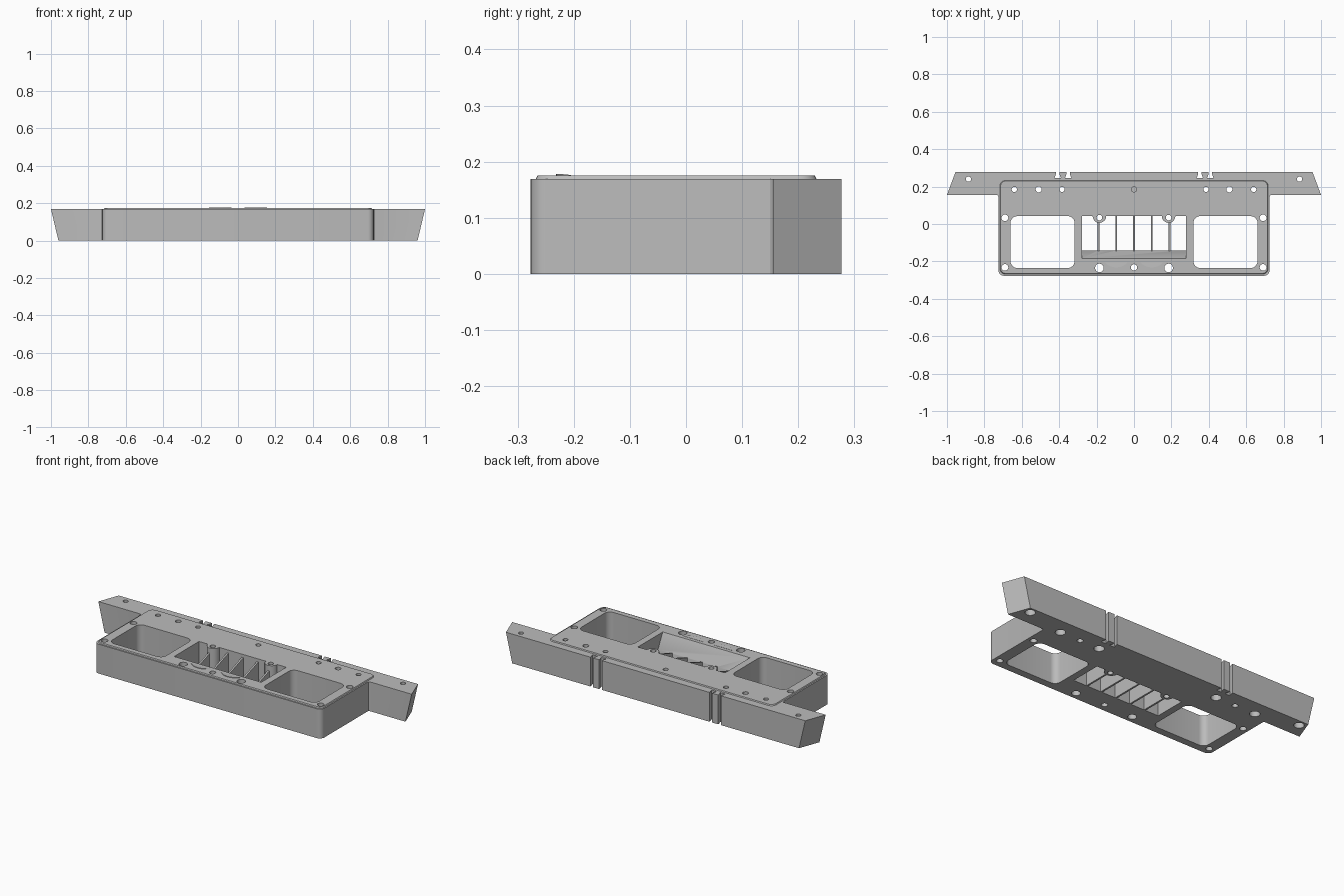
import bpy, bmesh, math
from mathutils import Vector

if "Cube" in bpy.data.objects:
    bpy.data.objects.remove(bpy.data.objects["Cube"], do_unlink=True)

grey = bpy.data.materials.new("plain grey")
grey.use_nodes = True
colour = (0.5, 0.5, 0.5, 1)
grey.diffuse_color = colour
grey.node_tree.nodes["Principled BSDF"].inputs["Base Color"].default_value = colour


def prism(name, points, low, high, axis="z"):
    """Extrude a closed outline along z, or a (y, z) outline along x."""
    place = (lambda p, h: (p[0], p[1], h)) if axis == "z" else (lambda p, h: (h, p[0], p[1]))
    bm = bmesh.new()
    bottom = [bm.verts.new(place(p, low)) for p in points]
    top = [bm.verts.new(place(p, high)) for p in points]
    bm.faces.new(bottom)
    bm.faces.new(top)
    for i in range(len(points)):
        j = (i + 1) % len(points)
        bm.faces.new((bottom[i], bottom[j], top[j], top[i]))
    bmesh.ops.recalc_face_normals(bm, faces=bm.faces)
    mesh = bpy.data.meshes.new(name)
    bm.to_mesh(mesh)
    bm.free()
    mesh.materials.append(grey)
    obj = bpy.data.objects.new(name, mesh)
    bpy.context.collection.objects.link(obj)
    return obj


def arc(cx, cy, r, start, end, steps=6):
    angles = [math.radians(start + (end - start) * i / steps) for i in range(steps + 1)]
    return [(cx + r * math.cos(a), cy + r * math.sin(a)) for a in angles]


def rounded(x0, x1, y0, y1, r):
    return (arc(x1 - r, y1 - r, r, 0, 90) + arc(x0 + r, y1 - r, r, 90, 180)
            + arc(x0 + r, y0 + r, r, 180, 270) + arc(x1 - r, y0 + r, r, 270, 360))


def circle(x, y, r):
    return arc(x, y, r, 0, 345, 23)


def combine(target, other, operation):
    other.hide_render = True
    mod = target.modifiers.new(operation, "BOOLEAN")
    mod.operation = operation
    mod.solver = "EXACT"
    mod.object = other
    bpy.context.view_layer.objects.active = target
    bpy.ops.object.modifier_apply(modifier=mod.name)
    bpy.data.objects.remove(other, do_unlink=True)


def cut(points, low=-0.1, high=0.3, axis="z"):
    combine(housing, prism("cutter", points, low, high, axis), "DIFFERENCE")


# Housing and rear mounting bar share one outline
half = (arc(0.695, -0.247, 0.03, 270, 360) + arc(0.735, 0.145, 0.01, 180, 90, 3)
        + [(1, 0.155), (0.955, 0.277)])
housing = prism("housing", half + [(-x, y) for x, y in reversed(half)], 0, 0.169)
for v in housing.data.vertices:
    if v.co.z < 0.01 and abs(v.co.x) > 0.9:
        v.co.x -= math.copysign(0.04, v.co.x)

# Raised top panel with a chamfered edge
panel = prism("top_panel", rounded(-0.722, 0.722, -0.272, 0.237, 0.03), 0.16, 0.175)
for v in panel.data.vertices:
    if v.co.z > 0.17:
        v.co.x *= 0.989
        v.co.y = -0.018 + (v.co.y + 0.018) * 0.972
combine(housing, panel, "UNION")

# Side windows
for x0, x1 in ((-0.66, -0.318), (0.318, 0.66)):
    cut(rounded(x0, x1, -0.235, 0.042, 0.035))

# Centre opening with a sloping front edge
cut([(0.042, -0.1), (0.042, 0.3), (-0.185, 0.3), (-0.185, 0.175), (-0.142, 0.09), (-0.142, -0.1)],
    -0.278, 0.278, "x")

# Screw bosses on the rear edge of the opening
for x in (-0.185, 0.185):
    combine(housing, prism("boss", circle(x, 0.042, 0.036), 0, 0.175), "UNION")

# Divider ribs, lower towards the front
for i in range(-2, 3):
    x = i * 0.095
    rib = prism("rib", [(-0.15, 0), (0.05, 0), (0.05, 0.16), (-0.15, 0.09)],
                x - 0.005, x + 0.005, "x")
    combine(housing, rib, "UNION")

# Screw holes: x, y, radius, bottom counterbore radius
holes = ((0.64, 0.185, 0.014, 0.027), (0.51, 0.185, 0.016, 0), (0.385, 0.185, 0.014, 0.027),
         (0.885, 0.24, 0.014, 0.027), (0.69, 0.033, 0.018, 0), (0.69, -0.232, 0.018, 0),
         (0.185, -0.235, 0.023, 0), (0.185, 0.034, 0.015, 0))
for x, y, r, bore in holes:
    for side in (-1, 1):
        cut(circle(side * x, y, r))
        if bore:
            cut(circle(side * x, y, bore), -0.1, 0.05)
cut(circle(0, -0.232, 0.017))
cut(circle(0, 0.185, 0.014), 0.13)

# Paired vertical slots in the back of the bar
for side in (-1, 1):
    for x in (0.352, 0.408):
        c = side * x
        cut([(c - 0.009, 0.3), (c - 0.009, 0.268), (c - 0.017, 0.246),
             (c + 0.017, 0.246), (c + 0.009, 0.268), (c + 0.009, 0.3)])

# Thin curved tabs ahead of the opening
for x in (-0.095, 0.095):
    tab = prism("front_tab", arc(x, -0.15, 0.082, 222, 318, 10), 0.17, 0.178)
    for v in tab.data.vertices:
        if v.co.z > 0.175:
            v.co.z -= max(0, v.co.y + 0.22) * 0.12

bpy.ops.object.select_all(action="DESELECT")
housing.select_set(True)
bpy.context.view_layer.objects.active = housing
bpy.ops.object.shade_smooth_by_angle(angle=math.radians(30))
